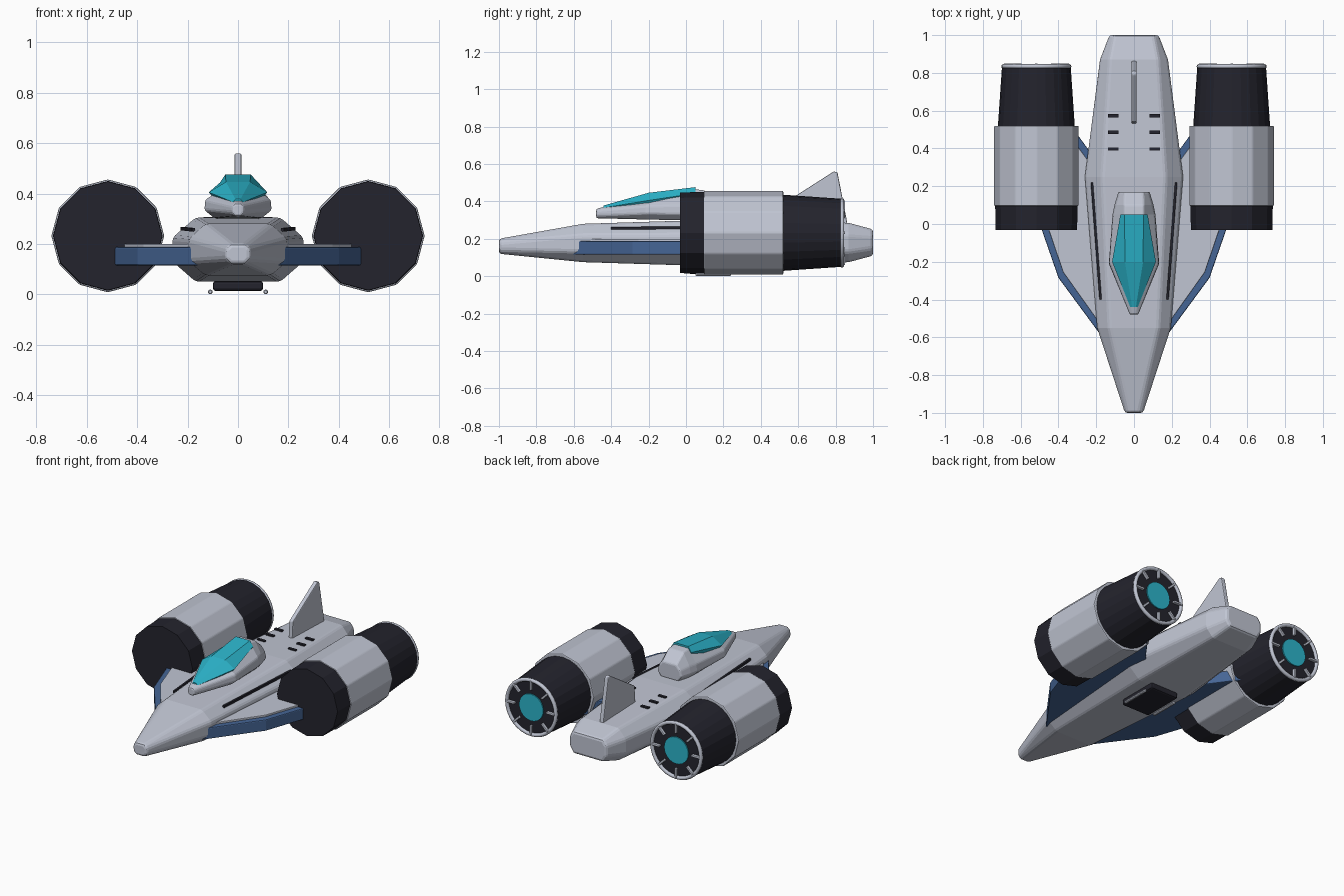
import bpy, bmesh, math
from mathutils import Matrix, Vector

if "Cube" in bpy.data.objects:
    bpy.data.objects.remove(bpy.data.objects["Cube"])


def material(name, rgb):
    m = bpy.data.materials.new(name)
    m.diffuse_color = (*rgb, 1)
    m.use_nodes = True
    m.node_tree.nodes["Principled BSDF"].inputs["Base Color"].default_value = m.diffuse_color
    return m


GREY = material("pale_grey", (0.53, 0.56, 0.65))
DARK = material("near_black", (0.017, 0.017, 0.026))
BLUE = material("steel_blue", (0.06, 0.13, 0.30))
CYAN = material("cyan_glow", (0.025, 0.46, 0.60))


def finish(name, bm, mat, bevel=0.0, smooth=False):
    bmesh.ops.recalc_face_normals(bm, faces=bm.faces)
    me = bpy.data.meshes.new(name)
    bm.to_mesh(me)
    bm.free()
    me.materials.append(mat)
    ob = bpy.data.objects.new(name, me)
    bpy.context.collection.objects.link(ob)
    if smooth:
        for p in me.polygons:
            p.use_smooth = True
    if bevel:
        b = ob.modifiers.new("bevel", 'BEVEL')
        b.width, b.segments, b.limit_method = bevel, 2, 'ANGLE'
        b.angle_limit = math.radians(20)
    return ob


def skin(bm, rings):
    """Join closed rings of points into a capped tube."""
    rows = [[bm.verts.new(p) for p in r] for r in rings]
    n = len(rows[0])
    for a, b in zip(rows, rows[1:]):
        for i in range(n):
            bm.faces.new((a[i], a[(i + 1) % n], b[(i + 1) % n], b[i]))
    bm.faces.new(rows[0])
    bm.faces.new(rows[-1][::-1])


def loft(name, sections, mat, bevel=0.0):
    """Sections: (y, half outline from bottom to top), mirrored in x."""
    bm = bmesh.new()
    skin(bm, [[(x, y, z) for x, z in half] + [(-x, y, z) for x, z in reversed(half)]
              for y, half in sections])
    return finish(name, bm, mat, bevel)


def lathe(name, cx, cz, profile, sides, mat, bevel=0.0):
    """Profile: (y, radius) turned about an axis along y."""
    bm = bmesh.new()
    skin(bm, [[(cx + r * math.cos(2 * math.pi * i / sides), y,
                cz + r * math.sin(2 * math.pi * i / sides)) for i in range(sides)]
              for y, r in profile])
    return finish(name, bm, mat, bevel)


def box(name, centre, size, mat, rot=None, bevel=0.0):
    bm = bmesh.new()
    m = Matrix.Translation(centre) @ (rot or Matrix()) @ Matrix.Diagonal((*size, 1))
    bmesh.ops.create_cube(bm, size=1, matrix=m)
    return finish(name, bm, mat, bevel)


def plate(name, outline, z0, z1, mat, bevel=0.0):
    bm = bmesh.new()
    skin(bm, [[(x, y, z) for x, y in outline] for z in (z0, z1)])
    return finish(name, bm, mat, bevel)


# Hull: y, half width, flat half width, bottom, lower side, upper side, top
hull = [(-1.0, .048, .028, .12, .14, .18, .20),
        (-.55, .195, .13, .075, .13, .22, .28),
        (.25, .26, .168, .05, .13, .225, .305),
        (.87, .18, .13, .075, .13, .225, .285),
        (1.0, .13, .105, .11, .15, .215, .25)]
loft("hull", [(y, [(f, b), (w, l), (w, u), (f, t)])
              for y, w, f, b, l, u, t in hull], GREY, .014)

# Cockpit fairing and glass
loft("cockpit_fairing", [
    (-.48, [(.012, .31), (.022, .325), (.022, .35), (.012, .36)]),
    (-.21, [(.095, .303), (.134, .335), (.130, .375), (.045, .43)]),
    (.05, [(.085, .298), (.115, .33), (.108, .38), (.052, .465)]),
    (.10, [(.08, .298), (.105, .33), (.095, .38), (.052, .458)]),
    (.17, [(.06, .298), (.085, .33), (.075, .37), (.048, .40)])], GREY, .01)
loft("cockpit_glass", [
    (-.44, [(.012, .345), (.02, .366), (.01, .378)]),
    (-.20, [(.08, .36), (.116, .405), (.048, .446)]),
    (.05, [(.06, .40), (.072, .443), (.05, .476)])], CYAN)

# Tail fin
bm = bmesh.new()
fin = [(.53, .27), (.54, .40), (.79, .56), (.81, .555), (.865, .27)]
skin(bm, [[(x, y, z) for y, z in fin] for x in (-.014, .014)])
finish("tail_fin", bm, GREY, .006)

# Belly pod
box("belly_pod", (0, .145, .033), (.20, .27, .04), DARK, bevel=.012)

CZ = .232
for s, side in ((1, "right"), (-1, "left")):
    # Wing with pale upper skin
    wing = [(.12, -.66), (.19, -.57), (.40, -.285), (.492, -.02),
            (.52, .25), (.42, .64), (.235, .385), (.12, .385)]
    plate("wing_" + side, [(s * x, y) for x, y in wing], .115, .188, BLUE, .006)
    top = [(.12, -.58), (.19, -.515), (.375, -.255), (.455, -.02),
           (.47, .25), (.41, .56), (.235, .325), (.12, .325)]
    plate("wing_skin_" + side, [(s * x, y) for x, y in top], .186, .20, GREY, .003)

    # Long slit on the hull shoulder
    a, b = Vector((s * .177, -.40, .256)), Vector((s * .223, .22, .261))
    rot = (b - a).to_track_quat('Y', 'Z').to_matrix().to_4x4()
    box("shoulder_slit_" + side, (a + b) / 2, (.012, (b - a).length, .014), DARK, rot)

    # Deck vents
    for i, y in enumerate((.397, .485, .573)):
        box(f"deck_vent_{side}_{i}", (s * .11, y, .303), (.054, .018, .009), DARK)

    # Belly rail
    lathe("belly_rail_" + side, s * .11, .0095,
          [(.05, .006), (.055, .0095), (.235, .0095), (.24, .006)], 10, GREY)

    # Engine: intake, casing, tapered nozzle
    cx = s * .517
    lathe("engine_intake_" + side, cx, CZ, [(-.033, .216), (.11, .218)], 12, DARK)
    lathe("engine_casing_" + side, cx, CZ, [(.095, .224), (.52, .224)], 12, GREY, .006)
    lathe("engine_nozzle_" + side, cx, CZ, [(.51, .204), (.832, .182)], 24, DARK)
    lathe("engine_glow_" + side, cx, CZ, [(.825, .086), (.839, .086)], 24, CYAN)

    # Rounded nozzle rim
    bm = bmesh.new()
    n, k = 32, 8
    rim = [[bm.verts.new((cx + (.174 + .012 * math.cos(q)) * math.cos(p),
                          .834 + .012 * math.sin(q),
                          CZ + (.174 + .012 * math.cos(q)) * math.sin(p)))
            for q in (2 * math.pi * j / k for j in range(k))]
           for p in (2 * math.pi * i / n for i in range(n))]
    for i in range(n):
        for j in range(k):
            bm.faces.new((rim[i][j], rim[(i + 1) % n][j],
                          rim[(i + 1) % n][(j + 1) % k], rim[i][(j + 1) % k]))
    finish("nozzle_rim_" + side, bm, GREY, smooth=True)

    # Short radial vanes inside the rim
    for i in range(8):
        t = 2 * math.pi * i / 8
        rot = Matrix.Rotation(-t, 4, 'Y')
        pos = Vector((cx, .84, CZ)) + rot @ Vector((.143, 0, 0))
        box(f"nozzle_vane_{side}_{i}", pos, (.06, .02, .014), GREY, rot, .004)
